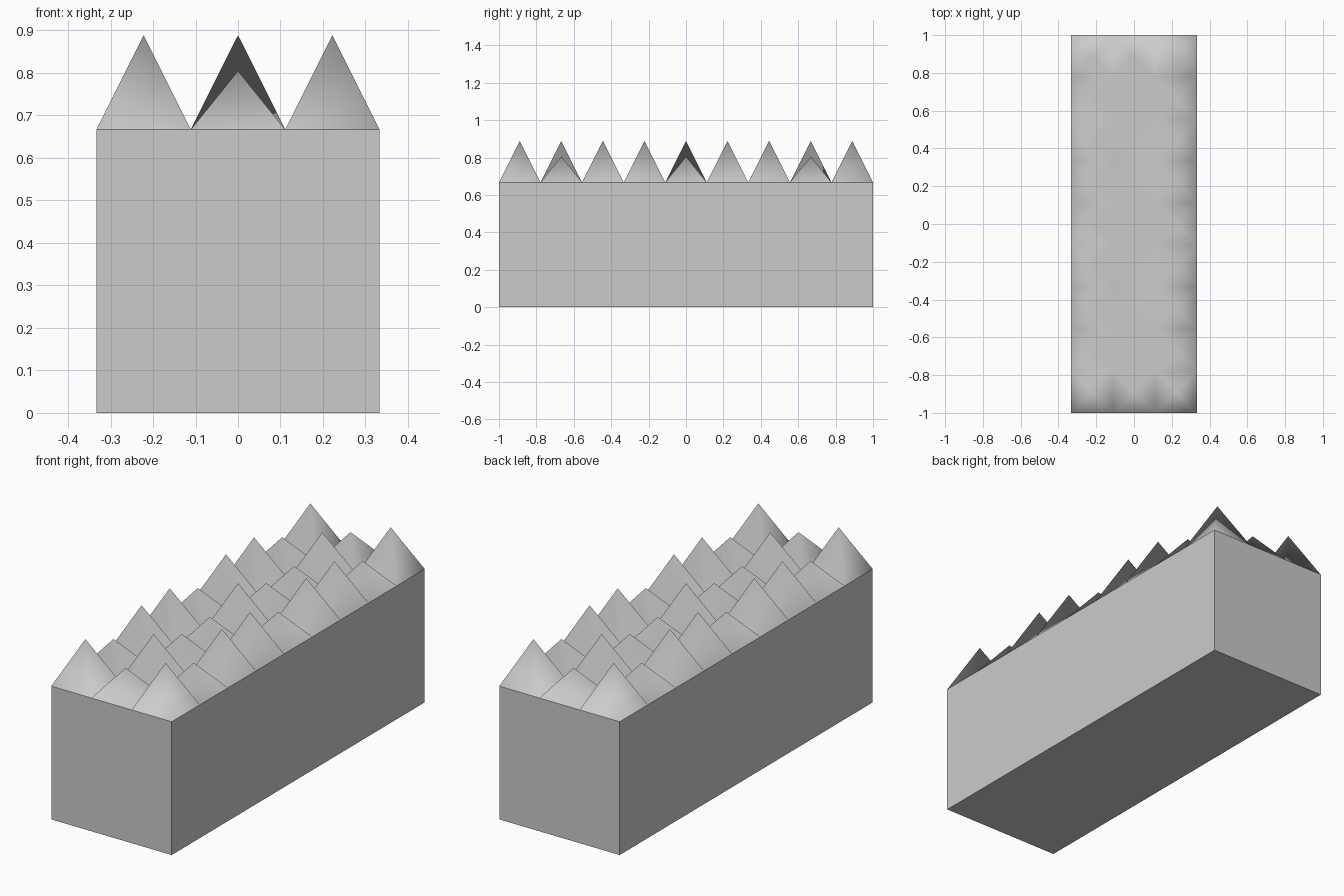
import bpy, bmesh

if "Cube" in bpy.data.objects:
    bpy.data.objects.remove(bpy.data.objects["Cube"])

CELL = 2 / 9            # footprint of one spike
TOP = 2 / 3             # top of the block
TALL, LOW = 0.222, 0.138
NX, NY = 3, 9

# Solid block
bpy.ops.mesh.primitive_cube_add(size=1, location=(0, 0, TOP / 2))
block = bpy.context.object
block.name = "block"
block.scale = (NX * CELL, NY * CELL, TOP)
bpy.ops.object.transform_apply(location=True, rotation=True, scale=True)

# Spiked top: one connected sheet of square pyramids
bm = bmesh.new()
bmesh.ops.create_grid(bm, x_segments=NX, y_segments=NY, size=1)
for v in bm.verts:
    v.co = (v.co.x * NX * CELL / 2, v.co.y * NY * CELL / 2, TOP)
for face in list(bm.faces):
    c = face.calc_center_median()
    col = round(c.x / CELL + (NX - 1) / 2)
    row = round(c.y / CELL + (NY - 1) / 2) % 3
    # checker inside each 3 x 3 tile: corners and centre are tall
    height = TALL if (col + row) % 2 == 0 else LOW
    apex = bmesh.ops.poke(bm, faces=[face])["verts"][0]
    apex.co.z = TOP + height
bmesh.ops.recalc_face_normals(bm, faces=bm.faces)
if sum(f.normal.z for f in bm.faces) < 0:
    bmesh.ops.reverse_faces(bm, faces=bm.faces)
for f in bm.faces:
    f.smooth = True
mesh = bpy.data.meshes.new("spikes")
bm.to_mesh(mesh)
bm.free()
bpy.context.collection.objects.link(bpy.data.objects.new("spikes", mesh))
